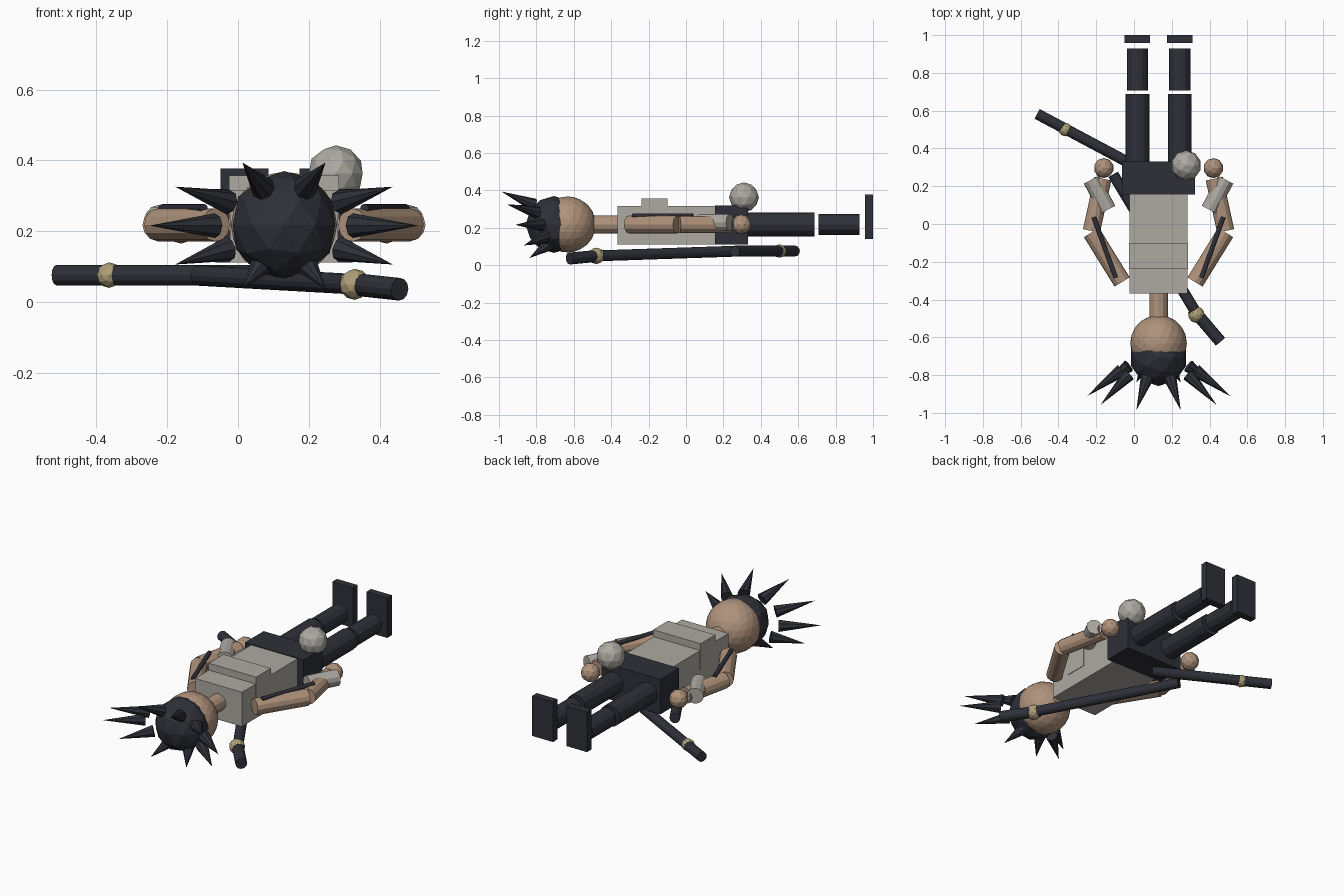
import bpy
from math import cos, sin, radians
from mathutils import Vector

if "Cube" in bpy.data.objects:
    bpy.data.objects.remove(bpy.data.objects["Cube"])


def material(name, rgb):
    m = bpy.data.materials.new(name)
    m.diffuse_color = (*rgb, 1)
    m.use_nodes = True
    m.node_tree.nodes["Principled BSDF"].inputs["Base Color"].default_value = m.diffuse_color
    return m


SKIN = material("skin", (0.43, 0.29, 0.20))
DARK = material("dark cloth", (0.028, 0.030, 0.040))
CLOTH = material("pale cloth", (0.42, 0.40, 0.36))
GOLD = material("pale gold", (0.42, 0.35, 0.19))
CX, CZ = 0.13, 0.218   # body axis


def finish(name, mat):
    o = bpy.context.object
    o.name = name
    o.data.materials.append(mat)
    return o


def box(name, lo, hi, mat):
    lo, hi = Vector(lo), Vector(hi)
    bpy.ops.mesh.primitive_cube_add(size=1, location=(lo + hi) / 2)
    bpy.context.object.scale = hi - lo
    finish(name, mat)


def ball(name, loc, r, mat, sub=2):
    bpy.ops.mesh.primitive_ico_sphere_add(subdivisions=sub, radius=r, location=loc)
    finish(name, mat)


def rod(name, a, b, r, mat, r2=None, sides=12):
    a, b = Vector(a), Vector(b)
    bpy.ops.mesh.primitive_cone_add(vertices=sides, radius1=r, radius2=r if r2 is None else r2,
                                    depth=(b - a).length, location=(a + b) / 2)
    bpy.context.object.rotation_euler = (b - a).to_track_quat('Z', 'Y').to_euler()
    finish(name, mat)


# head, neck and hair
ball("head", (CX, -0.632, CZ), 0.15, SKIN, 3)
rod("neck", (CX, -0.52, CZ), (CX, -0.34, CZ), 0.049, SKIN)
ball("hair_cap", (CX, -0.706, CZ), 0.152, DARK)
for i in range(10):
    c, s = cos(radians(36 * i)), sin(radians(36 * i))
    rod(f"hair_spike_{i}", (CX + 0.195 * c, -0.775 - 0.04 * s, 0.216 + 0.112 * s),
        (CX + 0.38 * c, -0.912 - 0.078 * s, 0.216 + 0.187 * s), 0.035, DARK, 0, 8)

# torso and hips
box("torso", (CX - 0.153, -0.367, 0.112), (CX + 0.153, 0.17, 0.316), CLOTH)
box("chest_band", (CX - 0.156, -0.238, 0.20), (CX + 0.156, -0.1, 0.357), CLOTH)
box("hips", (CX - 0.193, 0.155, 0.112), (CX + 0.193, 0.331, 0.32), DARK)

# mirrored limbs
for side, s in (("left", -1), ("right", 1)):
    def P(x, y, z=CZ):
        return (CX + s * x, y, z)

    lx = CX + s * 0.112
    rod(side + "_thigh", (lx, 0.30, CZ), (lx, 0.687, CZ), 0.063, DARK)
    rod(side + "_shin", (lx, 0.708, CZ), (lx, 0.928, CZ), 0.056, DARK)
    box(side + "_foot", (lx - 0.068, 0.957, 0.14), (lx + 0.068, 1.0, 0.378), DARK)

    rod(side + "_upper_arm", P(0.193, -0.307), P(0.355, -0.045), 0.047, SKIN)
    rod(side + "_forearm", P(0.355, -0.037), P(0.295, 0.24), 0.046, SKIN)
    rod(side + "_cuff", P(0.355, 0.235, 0.228), P(0.27, 0.075, 0.228), 0.046, CLOTH)
    ball(side + "_hand", P(0.29, 0.296), 0.053, SKIN)
    rod(side + "_arm_strap", P(0.343, 0.037, 0.265), P(0.227, -0.285, 0.265), 0.012, DARK)

# pale ball on the hip
ball("hip_ball", (0.276, 0.31, 0.363), 0.08, CLOTH)

# bent staff under the body
rod("staff_foot_end", (-0.513, 0.583, 0.076), (0.09, 0.262, 0.076), 0.029, DARK)
rod("staff_middle", (-0.11, 0.262, 0.075), (0.335, -0.48, 0.05), 0.029, DARK)
rod("staff_head_end", (0.31, -0.45, 0.052), (0.457, -0.622, 0.036), 0.032, DARK)
ball("staff_ring_large", (0.33, -0.48, 0.05), 0.044, GOLD)
ball("staff_ring_small", (-0.364, 0.50, 0.076), 0.036, GOLD)
